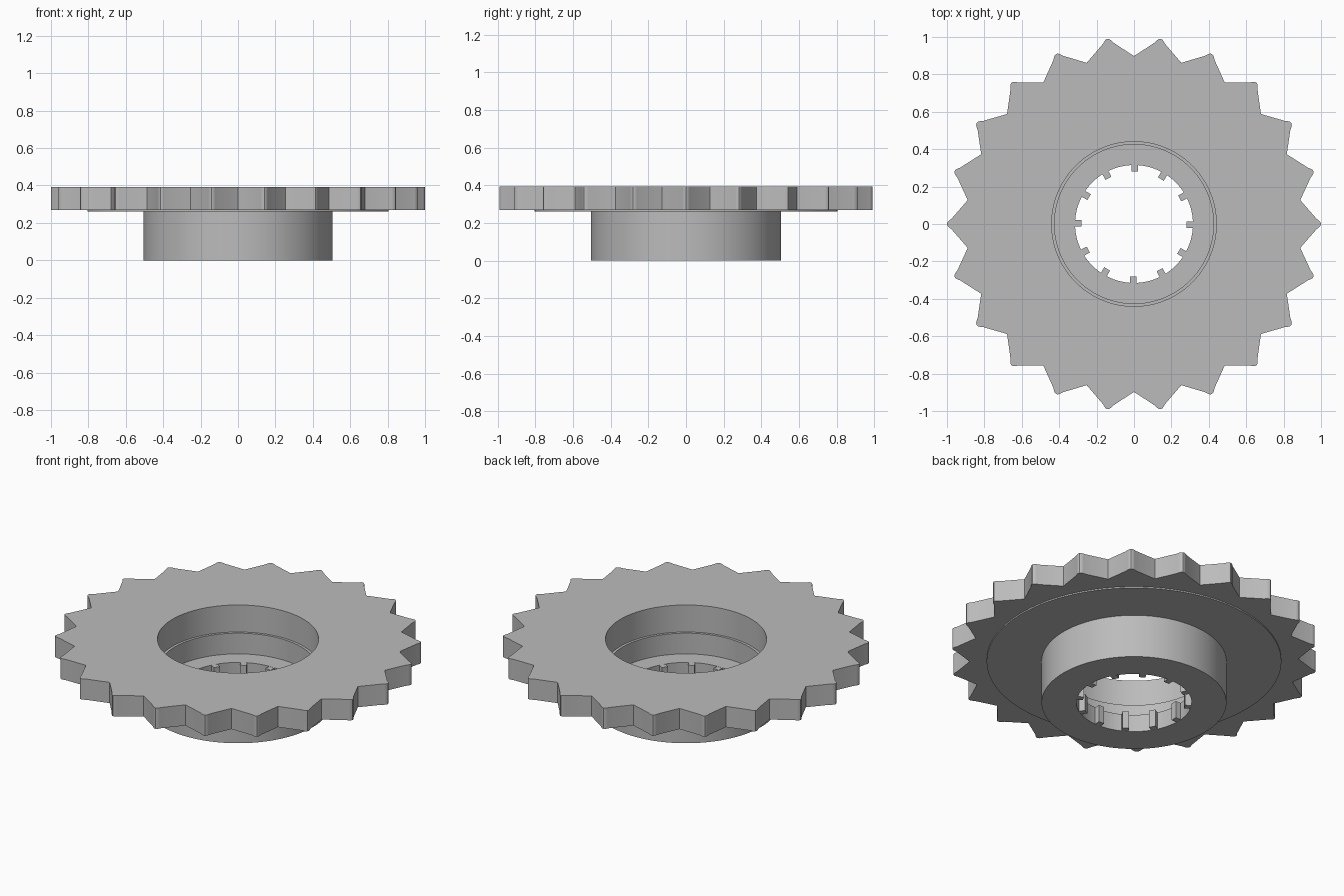
import bpy, bmesh, math

cube = bpy.data.objects.get("Cube")
if cube:
    bpy.data.objects.remove(cube, do_unlink=True)

TEETH = 22
SPLINES = 12

steel = bpy.data.materials.new("grey steel")
steel.use_nodes = True
steel.diffuse_color = (0.5, 0.5, 0.5, 1)
steel.node_tree.nodes["Principled BSDF"].inputs["Base Color"].default_value = (0.5, 0.5, 0.5, 1)


def make_object(name, bm):
    bmesh.ops.recalc_face_normals(bm, faces=bm.faces)
    mesh = bpy.data.meshes.new(name)
    bm.to_mesh(mesh)
    bm.free()
    mesh.materials.append(steel)
    obj = bpy.data.objects.new(name, mesh)
    bpy.context.collection.objects.link(obj)
    return obj


# One tooth: a root point followed by a rounded tip, repeated around the axis
half = math.pi / TEETH
tip = [(0.976, 0.028), (0.988, 0.019), (0.997, 0.010)]
tooth = [(0.898 * math.cos(half), -0.898 * math.sin(half))]
tooth += [(x, -y) for x, y in tip] + [(1.0, 0.0)] + [(x, y) for x, y in reversed(tip)]
outline = []
for i in range(TEETH):
    c, s = math.cos(2 * half * i), math.sin(2 * half * i)
    outline += [(c * x - s * y, s * x + c * y) for x, y in tooth]
COUNT = len(outline)


def circle(radius):
    angles = [2 * math.pi * i / COUNT - half for i in range(COUNT)]
    return [(radius * math.cos(a), radius * math.sin(a)) for a in angles]


# Toothed plate, raised face, hub and stepped bore as one closed loft
sections = [
    (outline, 0.393), (outline, 0.268),          # toothed rim
    (circle(0.805), 0.268), (circle(0.805), 0.26),  # raised face
    (circle(0.505), 0.26), (circle(0.505), 0.0),    # hub
    (circle(0.315), 0.0), (circle(0.315), 0.105),   # bore
    (circle(0.425), 0.105), (circle(0.425), 0.23),  # lower recess
    (circle(0.44), 0.23), (circle(0.44), 0.393),    # upper recess
]
bm = bmesh.new()
rings = [[bm.verts.new((x, y, z)) for x, y in pts] for pts, z in sections]
for k, ring in enumerate(rings):
    after = rings[(k + 1) % len(rings)]
    for i in range(COUNT):
        j = (i + 1) % COUNT
        bm.faces.new((ring[i], ring[j], after[j], after[i]))
gear = make_object("sprocket_body", bm)
bpy.ops.object.select_all(action="DESELECT")
gear.select_set(True)
bpy.context.view_layer.objects.active = gear
bpy.ops.object.shade_smooth_by_angle(angle=math.radians(32))

# Spline keys inside the bore
for n in range(SPLINES):
    bm = bmesh.new()
    bmesh.ops.create_cube(bm, size=1)
    bmesh.ops.scale(bm, vec=(0.04, 0.036, 0.104), verts=bm.verts)
    bmesh.ops.translate(bm, vec=(0.30, 0, 0.0525), verts=bm.verts)
    key = make_object(f"spline_key_{n + 1}", bm)
    key.rotation_euler.z = 2 * math.pi * n / SPLINES - 0.015
